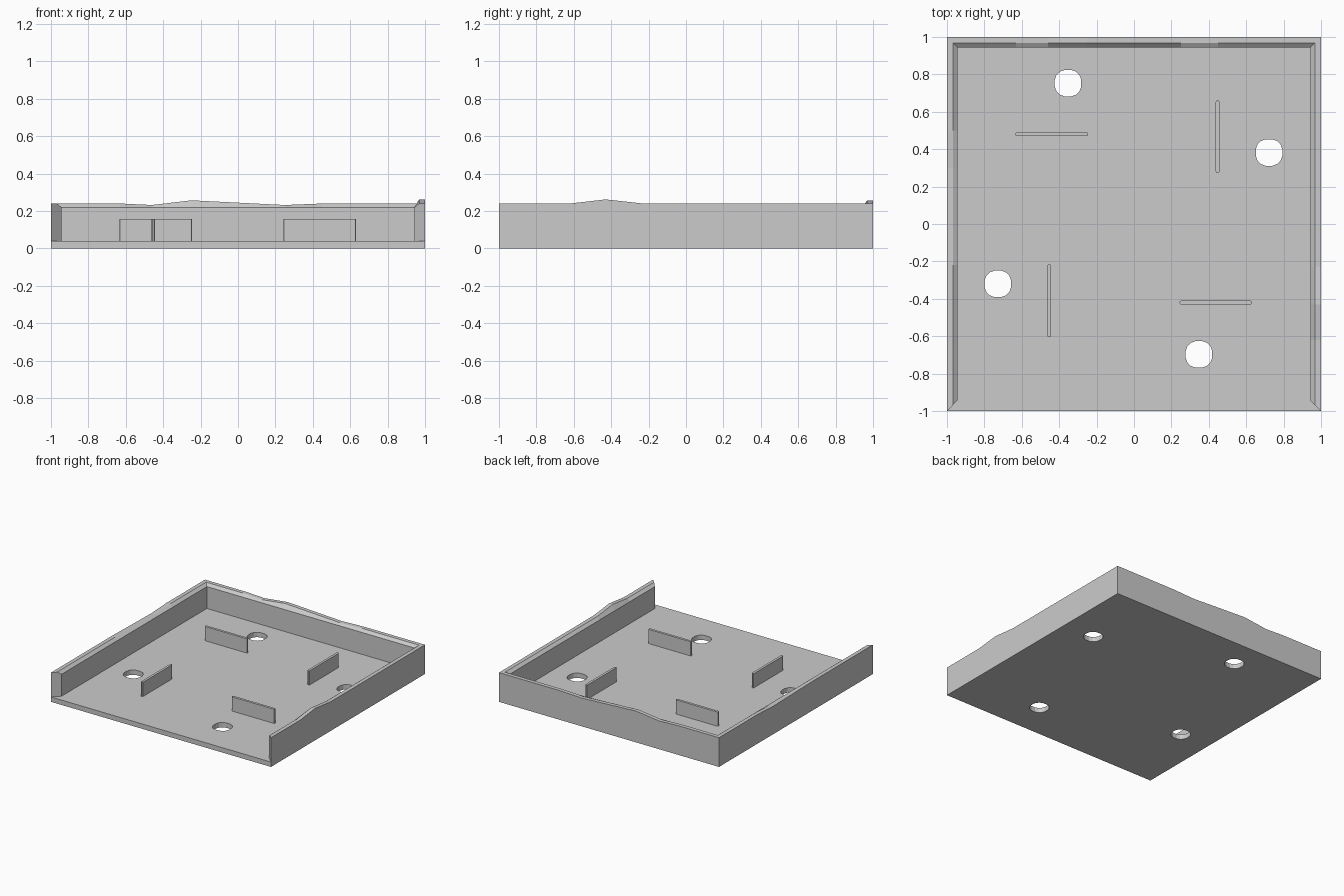
import bpy, bmesh, math

if "Cube" in bpy.data.objects:
    bpy.data.objects.remove(bpy.data.objects["Cube"])

FLOOR = 0.04


def make_object(name, bm):
    bmesh.ops.recalc_face_normals(bm, faces=bm.faces)
    mesh = bpy.data.meshes.new(name)
    bm.to_mesh(mesh)
    bm.free()
    obj = bpy.data.objects.new(name, mesh)
    bpy.context.collection.objects.link(obj)
    return obj


def prism(bm, outline, z0, z1):
    """Extrude a closed outline between two heights."""
    face = bm.faces.new([bm.verts.new((x, y, z0)) for x, y in outline])
    top = bmesh.ops.extrude_face_region(bm, geom=[face])["geom"]
    for v in top:
        if isinstance(v, bmesh.types.BMVert):
            v.co.z = z1


def squarish_circle(cx, cy, r, n=16, power=0.86):
    pts = []
    for i in range(n):
        a = 2 * math.pi * (i + 0.5) / n
        c, s = math.cos(a), math.sin(a)
        pts.append((cx + r * math.copysign(abs(c) ** power, c),
                    cy + r * math.copysign(abs(s) ** power, s)))
    return pts


# Square floor plate
bm = bmesh.new()
prism(bm, [(-1, -1), (1, -1), (1, 1), (-1, 1)], 0, FLOOR)
floor = make_object("floor", bm)

# Four drain holes cut through the floor
bm = bmesh.new()
for cx, cy in [(-0.353, 0.753), (0.722, 0.382), (-0.728, -0.32), (0.347, -0.697)]:
    prism(bm, squarish_circle(cx, cy, 0.072), -0.1, 0.1)
cutter = make_object("hole_cutter", bm)
cutter.hide_render = True
cutter.hide_viewport = True
mod = floor.modifiers.new("holes", "BOOLEAN")
mod.operation = "DIFFERENCE"
mod.solver = "EXACT"
mod.object = cutter

# Walls: one bevelled profile swept along left, back and right, mitred at corners
left = [(-1, 0.24), (-0.22, 0.24), (0.3, 0.23), (0.5, 0.24)]
back = [(-1, 0.24), (-0.63, 0.24), (-0.46, 0.232), (-0.25, 0.257),
        (0.25, 0.232), (0.45, 0.24)]
right = [(1, 0.24), (-0.23, 0.24), (-0.43, 0.262), (-0.62, 0.24), (-1, 0.24)]
sides = [(left, lambda u, w: (-w, u)),
         (back, lambda u, w: (u, w)),
         (right, lambda u, w: (w, u))]
bm = bmesh.new()
rings = []
for stations, place in sides:
    for u, top in stations:
        ring = []
        for inset, z in [(0, FLOOR), (0, top), (0.032, top), (0.057, 0.22), (0.057, FLOOR)]:
            w = 1 - inset
            x, y = place(u * w if abs(u) == 1 else u, w)
            ring.append(bm.verts.new((x, y, z)))
        rings.append(ring)
for a, b in zip(rings, rings[1:]):
    for i in range(5):
        j = (i + 1) % 5
        bm.faces.new((a[i], a[j], b[j], b[i]))
bm.faces.new(rings[0])
bm.faces.new(rings[-1])
make_object("walls", bm)

# Four thin upright ribs with rounded ends
ribs = [(-0.44, 0.48, False), (0.437, -0.42, False),
        (0.447, 0.467, True), (-0.453, -0.41, True)]
for i, (cx, cy, turned) in enumerate(ribs):
    half, r = 0.195, 0.01
    outline = []
    for k in range(12):
        side = 1 if k < 6 else -1
        a = math.pi * (k % 6) / 5 - math.pi / 2 + (0 if side > 0 else math.pi)
        p, q = side * (half - r) + r * math.cos(a), r * math.sin(a)
        outline.append((cx - q, cy + p) if turned else (cx + p, cy + q))
    bm = bmesh.new()
    prism(bm, outline, FLOOR, 0.157)
    make_object(f"rib_{i + 1}", bm)
